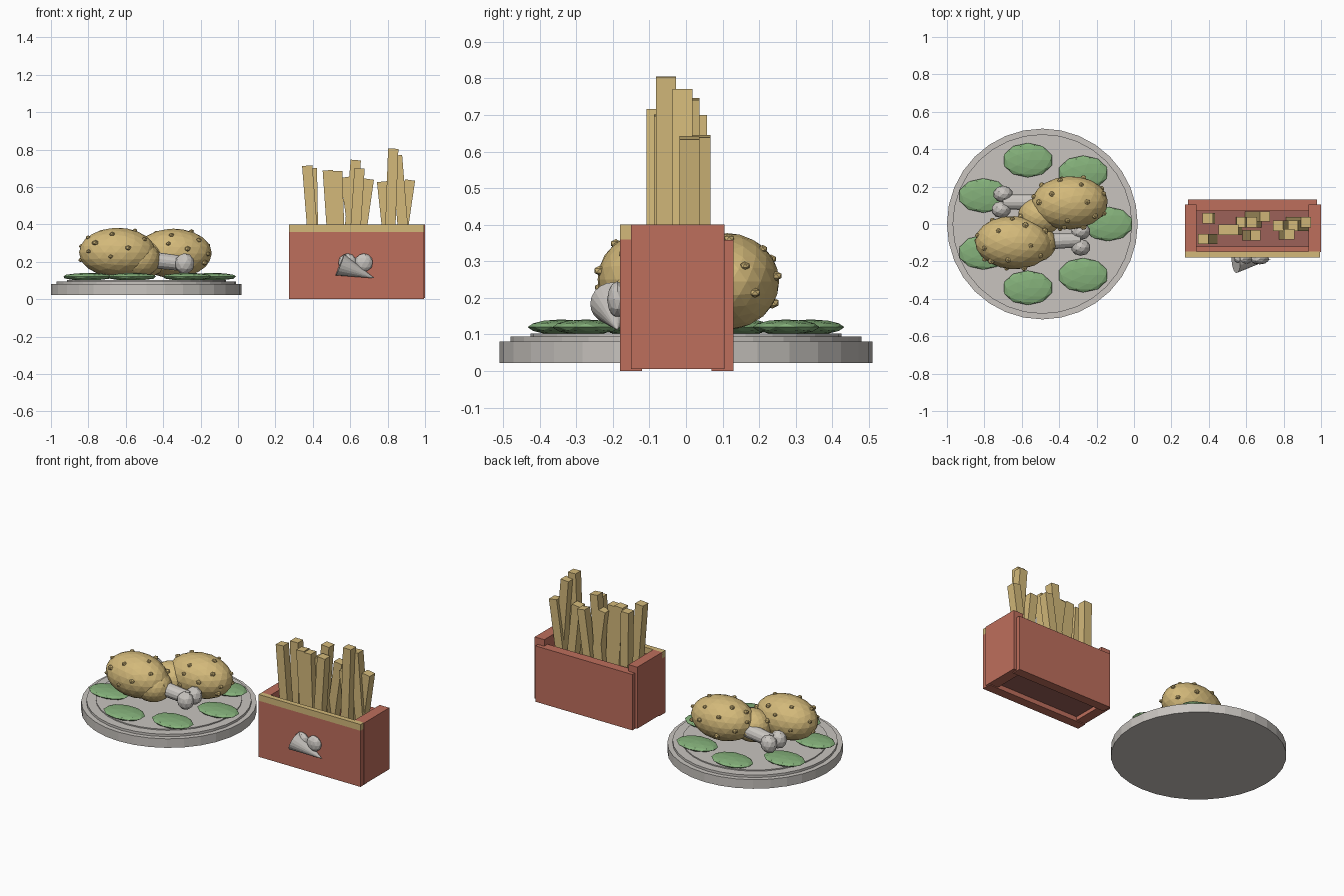
import bpy, bmesh, math, random
from mathutils import Vector, Matrix, Euler

if "Cube" in bpy.data.objects:
    bpy.data.objects.remove(bpy.data.objects["Cube"])

random.seed(4)


def lin(c):
    c /= 255
    return c / 12.92 if c < 0.04045 else ((c + 0.055) / 1.055) ** 2.4


def mat(name, r, g, b):
    m = bpy.data.materials.new(name)
    m.diffuse_color = (lin(r), lin(g), lin(b), 1)
    m.use_nodes = True
    m.node_tree.nodes["Principled BSDF"].inputs["Base Color"].default_value = m.diffuse_color
    return m


GREY = mat("pale grey", 200, 196, 191)
TAN = mat("golden tan", 211, 185, 122)
GREEN = mat("leaf green", 132, 176, 122)
RED = mat("carton red", 190, 110, 92)
DARK = mat("dark red", 156, 97, 88)


def finish(bm, name, m):
    me = bpy.data.meshes.new(name)
    bm.to_mesh(me)
    bm.free()
    me.materials.append(m)
    ob = bpy.data.objects.new(name, me)
    bpy.context.collection.objects.link(ob)
    return ob


def box(name, m, x0, x1, y0, y1, z0, z1):
    bm = bmesh.new()
    bmesh.ops.create_cube(bm, size=1)
    bmesh.ops.scale(bm, vec=(x1 - x0, y1 - y0, z1 - z0), verts=bm.verts)
    bmesh.ops.translate(bm, vec=((x0 + x1) / 2, (y0 + y1) / 2, (z0 + z1) / 2), verts=bm.verts)
    return finish(bm, name, m)


def ball(name, m, c, r, rot=(0, 0, 0), sub=2):
    bm = bmesh.new()
    M = Matrix.LocRotScale(Vector(c), Euler(rot), Vector(r))
    bmesh.ops.create_icosphere(bm, subdivisions=sub, radius=1, matrix=M)
    return finish(bm, name, m)


def cone(name, m, a, b, r1, r2, n=16):
    a, b = Vector(a), Vector(b)
    d = b - a
    M = Matrix.Translation((a + b) / 2) @ d.to_track_quat('Z', 'Y').to_matrix().to_4x4()
    bm = bmesh.new()
    bmesh.ops.create_cone(bm, cap_ends=True, segments=n, radius1=r1, radius2=r2,
                          depth=d.length, matrix=M)
    return finish(bm, name, m)


# plate
PX = -0.49
cone("plate_base", GREY, (PX, 0, 0.022), (PX, 0, 0.08), 0.51, 0.51, 32)
cone("plate_top", GREY, (PX, 0, 0.078), (PX, 0, 0.095), 0.48, 0.48, 32)
cone("plate_centre", GREY, (PX, 0, 0.09), (PX, 0, 0.102), 0.425, 0.425, 32)

# ring of lettuce leaves
for i in range(7):
    a = math.tau * i / 7
    ball("leaf", GREEN, (PX + 0.35 * math.cos(a), 0.35 * math.sin(a), 0.12), (0.135, 0.092, 0.021))


# drumsticks
def drumstick(meat, neck, shaft, knobs, yaw):
    c, r = Vector(meat), Vector((0.205, 0.142, 0.132))
    ball("drumstick_meat", TAN, c, r, (0, 0, yaw), 3)
    ball("drumstick_neck", TAN, neck, (0.12, 0.105, 0.1), (0, 0, yaw), 3)
    cone("drumstick_bone", GREY, shaft[0], shaft[1], 0.045, 0.04, 14)
    for k in knobs:
        ball("bone_knob", GREY, k, (0.053, 0.045, 0.056))
    R = Euler((0, 0, yaw)).to_matrix()
    for i in range(20):  # crispy bumps spread on a spiral
        z = 0.92 - 1.4 * (i + 0.5) / 20
        t = i * 2.4 + random.uniform(-0.3, 0.3)
        s = math.sqrt(1 - z * z)
        p = c + R @ Vector((r.x * s * math.cos(t), r.y * s * math.sin(t), r.z * z))
        k = random.uniform(0.013, 0.02)
        ball("crispy_bump", TAN, p, (k, k, k * 0.8), sub=1)


drumstick((-0.645, -0.1, 0.25), (-0.535, -0.1, 0.215),
          ((-0.5, -0.095, 0.215), (-0.29, -0.085, 0.19)),
          [(-0.285, -0.04, 0.19), (-0.285, -0.125, 0.19)], -0.05)
drumstick((-0.345, 0.113, 0.245), (-0.5, 0.045, 0.215),
          ((-0.5, 0.115, 0.215), (-0.695, 0.118, 0.19)),
          [(-0.7, 0.16, 0.19), (-0.71, 0.077, 0.19)], 0.05)

# fries carton
box("carton_front", RED, 0.272, 0.995, -0.18, -0.12, 0, 0.36)
box("carton_trim", TAN, 0.272, 0.995, -0.18, -0.147, 0.36, 0.40)
box("carton_back", RED, 0.29, 0.978, 0.07, 0.13, 0, 0.358)
box("carton_side", RED, 0.272, 0.335, -0.15, 0.105, 0.006, 0.40)
box("carton_side", RED, 0.932, 1.0, -0.15, 0.105, 0.006, 0.40)
box("carton_floor", DARK, 0.33, 0.94, -0.13, 0.08, 0.03, 0.08)

# fries: top x, y, z and x where the fry meets the carton rim
FRIES = [(.37, -.08, .715, .395), (.395, .03, .70, .40), (.48, -.03, .69, .50),
         (.53, -.03, .685, .54), (.575, .01, .655, .61), (.63, .01, .745, .60),
         (.65, -.06, .70, .63), (.70, .04, .645, .665), (.77, -.01, .63, .795),
         (.83, -.055, .805, .815), (.85, -.01, .77, .88), (.92, .01, .64, .885)]
for x, y, z, xb in FRIES:
    lean = (x - xb) / (z - 0.4)
    L = z - 0.08
    bm = bmesh.new()
    M = Matrix.Translation((x - lean * L / 2, y, 0.08 + L / 2)) @ Matrix.Rotation(math.atan(lean), 4, 'Y')
    bmesh.ops.create_cube(bm, size=1, matrix=M @ Matrix.Diagonal((0.055, 0.055, L, 1)))
    finish(bm, "fry", TAN)

# raised ornament on the carton front
for x in (0.585, 0.672):
    ball("ornament_ball", GREY, (x, -0.188, 0.195), (0.05, 0.028, 0.05))
cone("ornament_cone", GREY, (0.545, -0.2, 0.185), (0.73, -0.188, 0.112), 0.062, 0, 20)
